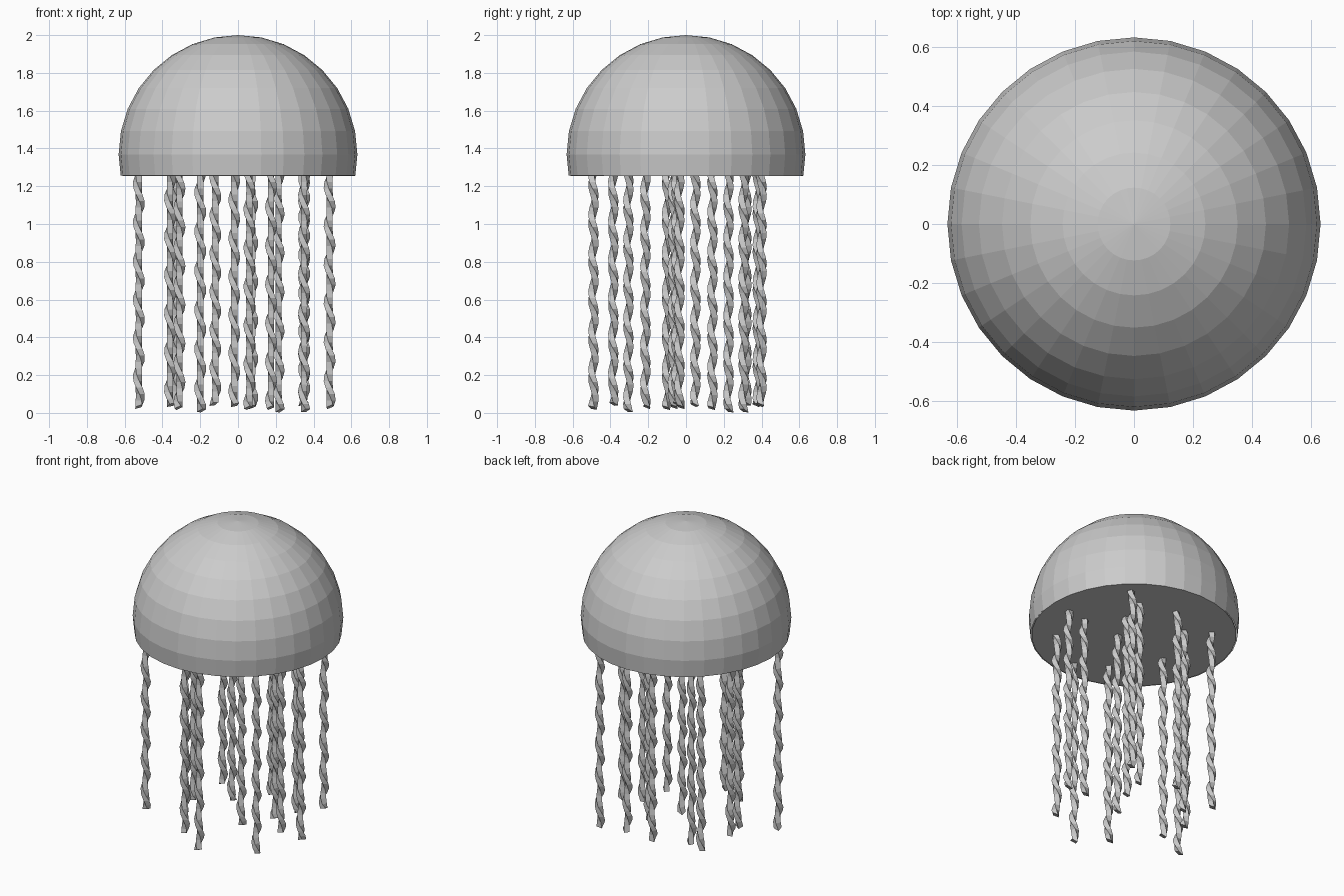
import bpy, bmesh, math
from mathutils import Vector

if "Cube" in bpy.data.objects:
    bpy.data.objects.remove(bpy.data.objects["Cube"])

R, CZ, RIM = 0.632, 1.368, 1.257


def material(name, v):
    m = bpy.data.materials.new(name)
    m.diffuse_color = (v, v, v, 1)
    m.use_nodes = True
    m.node_tree.nodes["Principled BSDF"].inputs["Base Color"].default_value = m.diffuse_color
    return m


grey = material("soft grey", 0.6)


def finish(name, bm):
    bmesh.ops.recalc_face_normals(bm, faces=bm.faces[:])
    me = bpy.data.meshes.new(name)
    bm.to_mesh(me)
    bm.free()
    me.materials.append(grey)
    ob = bpy.data.objects.new(name, me)
    bpy.context.collection.objects.link(ob)
    return ob


# bell: flat-shaded sphere sliced off just below its equator
bm = bmesh.new()
bmesh.ops.create_uvsphere(bm, u_segments=32, v_segments=16, radius=R)
bmesh.ops.translate(bm, verts=bm.verts[:], vec=(0, 0, CZ))
bmesh.ops.bisect_plane(bm, geom=bm.verts[:] + bm.edges[:] + bm.faces[:],
                       plane_co=(0, 0, RIM), plane_no=(0, 0, 1), clear_inner=True)
finish("bell", bm)

# underside: thin disc closing the bell, a touch off centre
bm = bmesh.new()
bmesh.ops.create_cone(bm, cap_ends=True, segments=32, radius1=0.615, radius2=0.615, depth=0.008)
bmesh.ops.translate(bm, verts=bm.verts[:], vec=(0.004, 0.004, RIM))
finish("underside", bm)

# tentacles: thin twisted square strands hanging from the underside
SPOTS = [(0.35, -0.305), (0.485, -0.035), (0.35, -0.05), (0.06, -0.49), (0.35, 0.40),
         (0.215, 0.305), (0.075, -0.07), (-0.12, -0.385), (-0.31, -0.1), (-0.02, 0.38),
         (-0.2, 0.225), (-0.525, -0.215), (-0.335, 0.32), (0.175, 0.14), (-0.36, 0.05)]
DROP = [0.0, 0.02, 0.035, 0.015, 0.03]


def tentacle(i, x, y):
    bm = bmesh.new()
    bottom, steps, rings = DROP[i % 5], 36, []
    for k in range(steps + 1):
        t = k / steps
        z = RIM + (bottom + 0.012 - RIM) * t
        wave = 2 * math.pi * 6 * t + i * 1.3
        cx, cy = x + 0.008 * math.cos(wave), y + 0.008 * math.sin(wave)
        twist = wave * 0.5
        ring = []
        for s in range(4):
            a = twist + s * math.pi / 2
            dx, dy = 0.024 * math.cos(a), 0.024 * math.sin(a)
            tip = 0.5 * (dx - dy) * 0.7 if k == steps else 0   # slanted end
            ring.append(bm.verts.new((cx + dx, cy + dy, max(0, z + tip))))
        rings.append(ring)
    for a, b in zip(rings, rings[1:]):
        for s in range(4):
            bm.faces.new((a[s], a[(s + 1) % 4], b[(s + 1) % 4], b[s]))
    bm.faces.new(rings[0])
    bm.faces.new(rings[-1])
    finish(f"tentacle_{i + 1}", bm)


for i, (x, y) in enumerate(SPOTS):
    tentacle(i, x, y)
